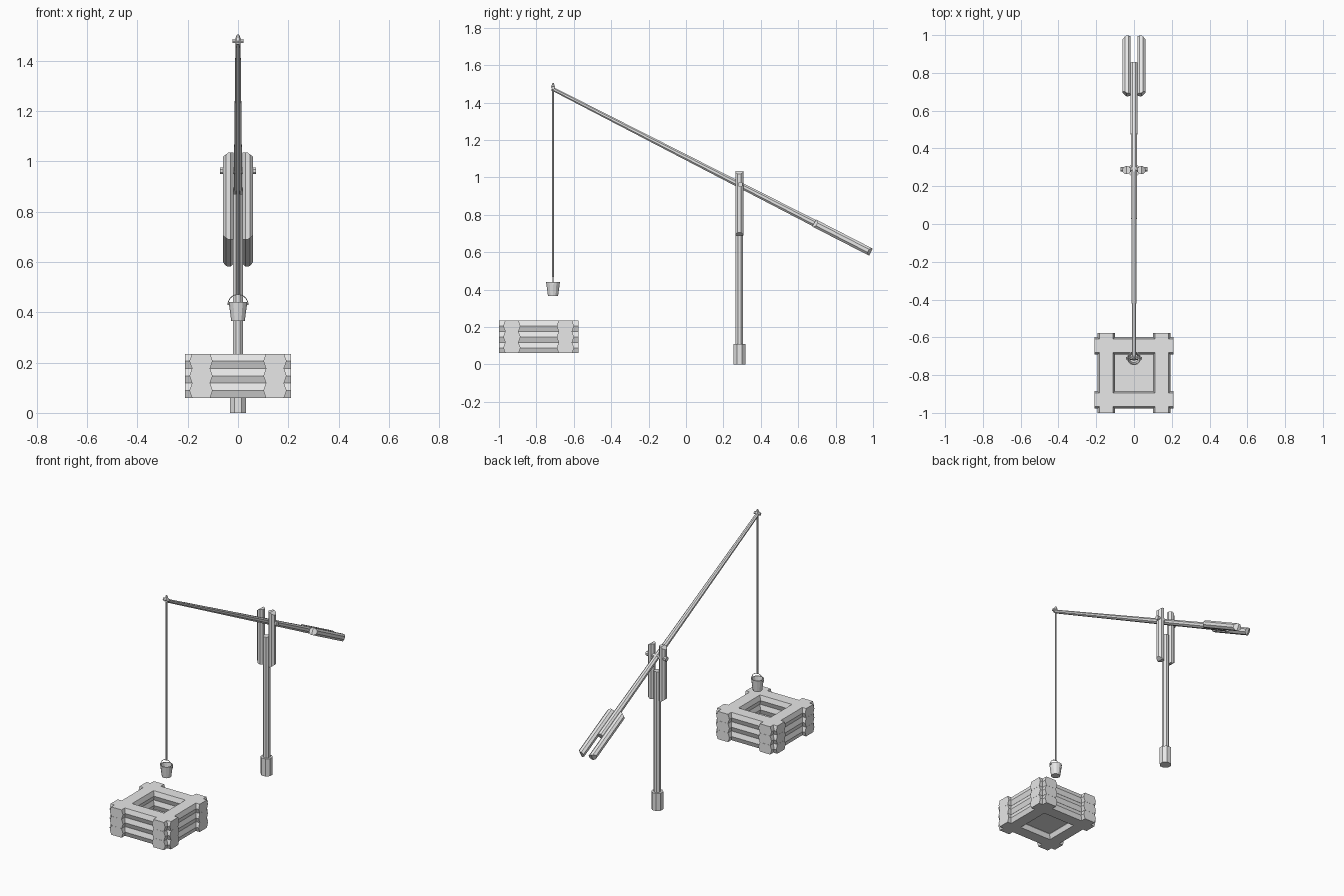
import bpy, bmesh, math
from mathutils import Vector, Matrix

if "Cube" in bpy.data.objects:
    bpy.data.objects.remove(bpy.data.objects["Cube"], do_unlink=True)

grey = bpy.data.materials.new("plain_grey")
grey.use_nodes = True
grey.diffuse_color = (0.8, 0.8, 0.8, 1)
grey.node_tree.nodes["Principled BSDF"].inputs["Base Color"].default_value = (0.8, 0.8, 0.8, 1)


def add(name, bm, matrix=Matrix()):
    bmesh.ops.recalc_face_normals(bm, faces=bm.faces)
    mesh = bpy.data.meshes.new(name)
    bm.to_mesh(mesh)
    bm.free()
    mesh.materials.append(grey)
    ob = bpy.data.objects.new(name, mesh)
    ob.matrix_world = matrix
    bpy.context.collection.objects.link(ob)
    return ob


def prism(length, r1, r2, sides=8):
    bm = bmesh.new()
    bmesh.ops.create_cone(bm, cap_ends=True, segments=sides, radius1=r1, radius2=r2, depth=length)
    bmesh.ops.rotate(bm, verts=bm.verts, matrix=Matrix.Rotation(math.pi / sides, 3, "Z"))
    return bm


def rod(name, a, b, r1, r2=None, sides=8):
    a, b = Vector(a), Vector(b)
    turn = (b - a).to_track_quat("Z", "Y").to_matrix().to_4x4()
    add(name, prism((b - a).length, r1, r1 if r2 is None else r2, sides),
        Matrix.Translation((a + b) / 2) @ turn)


def chamfered_bar(name, side, centre, length, tilt=0.0):
    # eight-sided bar whose outer end corners are sawn off
    bm = prism(length, 0.023, 0.023)
    for end in (-1, 1):
        cut = bmesh.ops.bisect_plane(
            bm, geom=bm.verts[:] + bm.edges[:] + bm.faces[:],
            plane_co=(0, 0, end * length / 2), plane_no=(side * 0.6, 0, end * 0.8), clear_outer=True)
        edges = [e for e in cut["geom_cut"] if isinstance(e, bmesh.types.BMEdge)]
        bmesh.ops.contextual_create(bm, geom=edges)
    add(name, bm, Matrix.Translation(centre) @ Matrix.Rotation(tilt, 4, "X"))


def log(name, centre, length, along_y):
    # flattened six-sided log lying along x or y
    bm = bmesh.new()
    section = [(0.046, 0), (0.036, 0.029), (-0.036, 0.029), (-0.046, 0), (-0.036, -0.029), (0.036, -0.029)]
    face = bm.faces.new([bm.verts.new((-length / 2, y, z)) for y, z in section])
    grown = bmesh.ops.extrude_face_region(bm, geom=[face])
    tops = [v for v in grown["geom"] if isinstance(v, bmesh.types.BMVert)]
    bmesh.ops.translate(bm, verts=tops, vec=(length, 0, 0))
    if not any(f.calc_center_median().x < -length / 2 + 0.001 for f in bm.faces):
        bm.faces.new([v for v in bm.verts if v.co.x < 0])
    add(name, bm, Matrix.Translation(centre) @ Matrix.Rotation(math.pi / 2 if along_y else 0, 4, "Z"))


# Well frame: three courses of crossing logs
WELL_Y = -0.788
for course in range(3):
    z = 0.089 + course * 0.0585
    for side, word in ((-1, "a"), (1, "b")):
        log(f"well_cross_log_{course}_{word}", (0, WELL_Y + side * 0.143, z), 0.42, False)
        log(f"well_side_log_{course}_{word}", (side * 0.147, WELL_Y, z), 0.424, True)

# Water sheet inside the well
bm = bmesh.new()
bmesh.ops.create_grid(bm, x_segments=1, y_segments=1, size=0.115)
add("water", bm, Matrix.Translation((0, WELL_Y, 0.092)))

# Post, footing and forked top
POST_Y = 0.285
rod("post_footing", (0, POST_Y, 0), (0, POST_Y, 0.11), 0.035)
rod("post", (0, POST_Y, 0.1), (0, POST_Y, 0.87), 0.0215)
for side, word in ((1, "left"), (-1, "right")):
    chamfered_bar(f"fork_cheek_{word}", side, (side * 0.039, POST_Y, 0.862), 0.345)
rod("pivot_pin", (-0.071, POST_Y + 0.005, 0.962), (0.071, POST_Y + 0.005, 0.962), 0.014)


# Sweep beam with counterweights at the rear
def on_beam(y):
    return Vector((0, y, 1.475 - 0.513 * (y + 0.716)))


rod("sweep_beam", on_beam(-0.716), on_beam(0.85), 0.011, 0.021)
front, back = on_beam(0.685), on_beam(0.989)
tilt = math.atan2(-(back - front).y, (back - front).z)
for side, word in ((1, "left"), (-1, "right")):
    chamfered_bar(f"counterweight_{word}", side, (front + back) / 2 + Vector((side * 0.039, 0, 0)),
                  (back - front).length, tilt)

# Rope with its knot and peg at the beam tip
ROPE_Y = -0.711
rod("rope", (0, ROPE_Y, 0.468), (0, ROPE_Y, 1.49), 0.005, sides=6)
rod("rope_knot", (0, ROPE_Y, 1.48), (0, ROPE_Y, 1.505), 0.014, 0.004, 6)
rod("tip_peg", (-0.021, ROPE_Y, 1.478), (0.021, ROPE_Y, 1.478), 0.009, sides=6)

# Bucket: hollow tapered tub
bm = bmesh.new()
SIDES = 12
rings = []
for r, z in ((0.027, 0.366), (0.037, 0.44), (0.032, 0.44), (0.023, 0.374)):
    rings.append([bm.verts.new((r * math.cos(k * math.tau / SIDES), r * math.sin(k * math.tau / SIDES), z))
                  for k in range(SIDES)])
for low, high in zip(rings, rings[1:]):
    for k in range(SIDES):
        n = (k + 1) % SIDES
        bm.faces.new((low[k], low[n], high[n], high[k]))
bm.faces.new(rings[0])
bm.faces.new(rings[-1])
add("bucket", bm, Matrix.Translation((0, ROPE_Y, 0)))

# Bucket ears and wire bail
for side, word in ((1, "left"), (-1, "right")):
    rod(f"bucket_ear_{word}", (side * 0.034, ROPE_Y, 0.434), (side * 0.042, ROPE_Y, 0.434), 0.006, sides=6)
arc = [Vector((0.039 * math.cos(k * math.pi / 10), ROPE_Y, 0.434 + 0.037 * math.sin(k * math.pi / 10)))
       for k in range(11)]
for k, (a, b) in enumerate(zip(arc, arc[1:])):
    rod(f"bucket_bail_{k}", a, b, 0.0018, sides=5)
